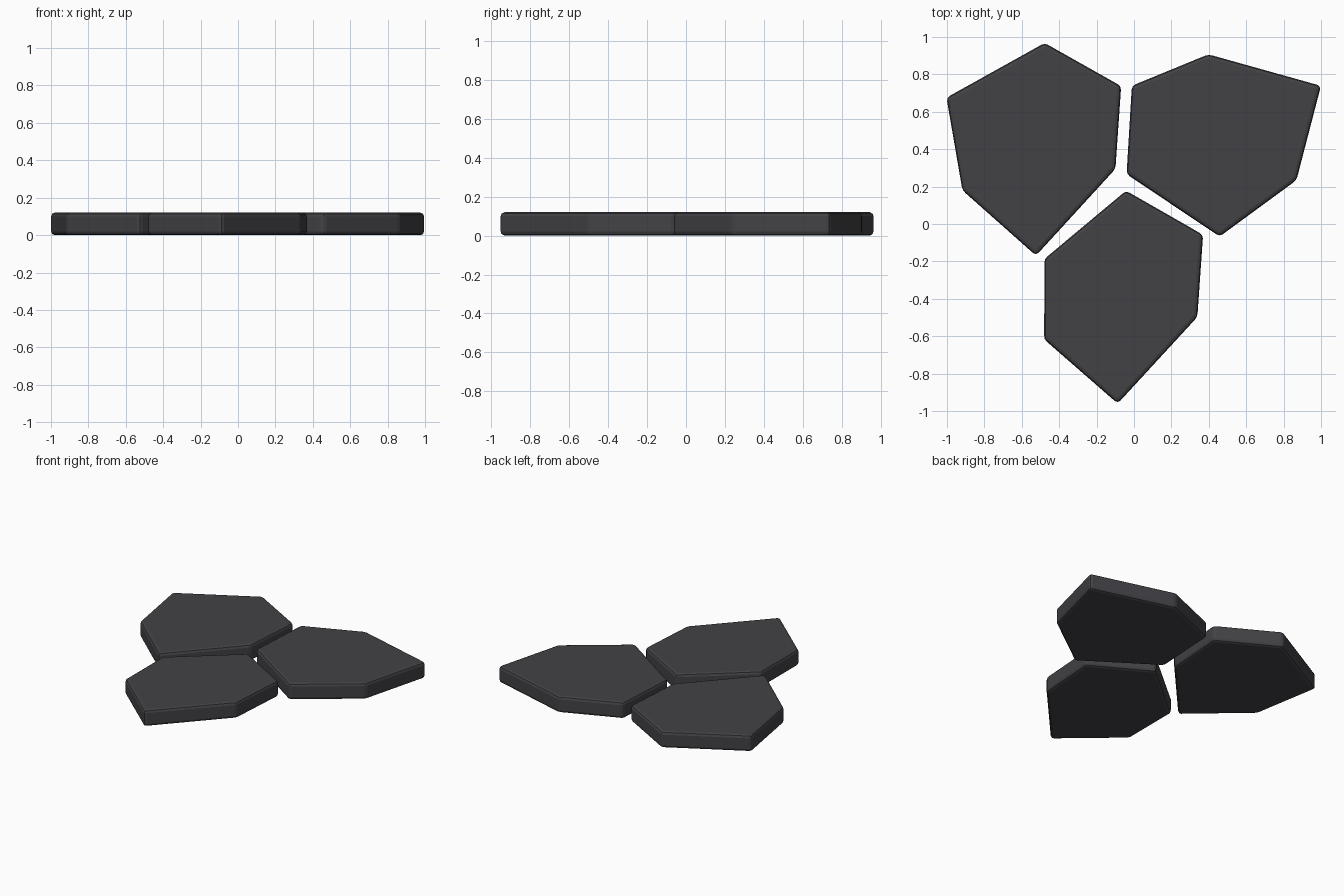
import bpy, bmesh
from mathutils import Vector

if "Cube" in bpy.data.objects:
    bpy.data.objects.remove(bpy.data.objects["Cube"])

HEIGHT = 0.12
BEVEL = 0.02

# One dark slate colour for all stones
slate = bpy.data.materials.new("dark_slate")
slate.diffuse_color = (0.055, 0.053, 0.060, 1)
slate.use_nodes = True
slate.node_tree.nodes["Principled BSDF"].inputs["Base Color"].default_value = slate.diffuse_color


def stone(name, outline):
    """Extruded six-sided slab with rounded edges."""
    mid = sum((Vector((x, y, 0)) for x, y in outline), Vector()) / len(outline)
    bm = bmesh.new()
    verts = []
    for x, y in outline:
        p = Vector((x, y, 0))
        p += (p - mid).normalized() * 0.004   # allowance for corner rounding
        verts.append(bm.verts.new(p))
    base = bm.faces.new(verts)
    top = bmesh.ops.extrude_face_region(bm, geom=[base])["geom"]
    bmesh.ops.translate(bm, vec=(0, 0, HEIGHT),
                        verts=[v for v in top if isinstance(v, bmesh.types.BMVert)])
    bmesh.ops.recalc_face_normals(bm, faces=bm.faces[:])
    bmesh.ops.bevel(bm, geom=bm.edges[:], offset=BEVEL, offset_type='OFFSET',
                    segments=2, profile=0.5, affect='EDGES', clamp_overlap=True)
    me = bpy.data.meshes.new(name)
    bm.to_mesh(me)
    bm.free()
    me.materials.append(slate)
    ob = bpy.data.objects.new(name, me)
    bpy.context.collection.objects.link(ob)


# Three paving stones, outlines seen from above
stone("left_stone", [(-0.478, 0.964), (-0.072, 0.735), (-0.103, 0.296),
                     (-0.524, -0.165), (-0.914, 0.182), (-0.999, 0.674)])
stone("right_stone", [(0.398, 0.903), (0.996, 0.737), (0.865, 0.236),
                      (0.458, -0.063), (-0.036, 0.268), (-0.008, 0.737)])
stone("front_stone", [(-0.043, 0.174), (0.366, -0.060), (0.335, -0.496),
                      (-0.087, -0.956), (-0.477, -0.615), (-0.475, -0.188)])
